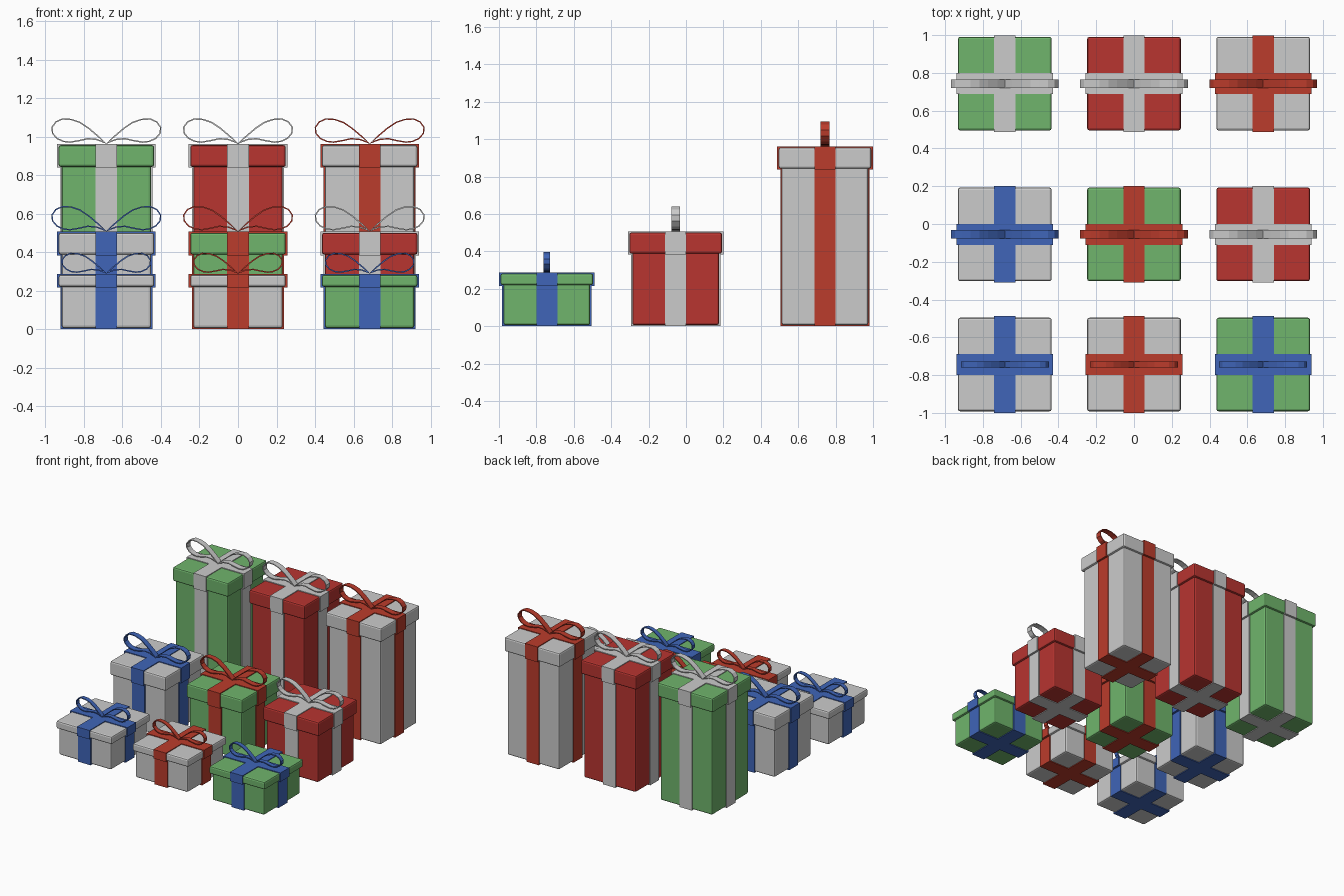
import bpy, bmesh
from mathutils import Matrix, Vector

if "Cube" in bpy.data.objects:
    bpy.data.objects.remove(bpy.data.objects["Cube"])


def make_material(name, rgb):
    m = bpy.data.materials.new(name)
    m.diffuse_color = (*rgb, 1)
    m.use_nodes = True
    m.node_tree.nodes["Principled BSDF"].inputs["Base Color"].default_value = m.diffuse_color
    return m


MATS = {"green": make_material("green", (0.16, 0.46, 0.15)),
        "red": make_material("red", (0.48, 0.035, 0.03)),
        "scarlet": make_material("scarlet", (0.50, 0.045, 0.025)),
        "blue": make_material("blue", (0.05, 0.13, 0.48)),
        "grey": None}


def add_object(name, bm, colour):
    me = bpy.data.meshes.new(name)
    bm.normal_update()
    bm.to_mesh(me)
    bm.free()
    ob = bpy.data.objects.new(name, me)
    bpy.context.collection.objects.link(ob)
    if MATS[colour]:
        me.materials.append(MATS[colour])
    return ob


def block(bm, x, y, hx, hy, z0, z1):
    mat = Matrix.Translation((x, y, (z0 + z1) / 2)) @ Matrix.Diagonal((2 * hx, 2 * hy, z1 - z0, 1))
    bmesh.ops.create_cube(bm, size=1, matrix=mat)


def box(name, x, y, half, z0, z1, colour):
    bm = bmesh.new()
    block(bm, x, y, half, half, z0, z1)
    bev = add_object(name, bm, colour).modifiers.new("soft_edges", "BEVEL")
    bev.width, bev.segments = 0.012, 2


def ribbon_cross(name, x, y, half, z0, z1, colour):
    bm = bmesh.new()
    block(bm, x, y, half, RIBBON, z0, z1)
    block(bm, x, y, RIBBON, half, z0, z1)
    add_object(name, bm, colour)


# One teardrop bow loop: x as fraction of half span, z as fraction of bow height
LOOP = [(0, 0), (.14, .28), (.32, .62), (.48, .86), (.64, .98), (.80, 1), (.92, .88),
        (.99, .66), (.98, .42), (.90, .21), (.78, .09), (.66, .06), (.50, .12),
        (.34, .20), (.18, .17), (.07, .08)]


def bow(name, x, y, z, span, height, width, colour):
    bm = bmesh.new()
    for side in (-1, 1):
        rows = [[bm.verts.new((x + side * px * span, y + s * width / 2, z + pz * height))
                 for s in (-1, 1)] for px, pz in LOOP]
        for a, b in zip(rows, rows[1:] + rows[:1]):
            quad = [a[0], b[0], b[1], a[1]]
            bm.faces.new(quad if side > 0 else quad[::-1])
    sol = add_object(name, bm, colour).modifiers.new("thickness", "SOLIDIFY")
    sol.thickness, sol.offset = 0.007, 0


RIBBON = 0.056
COLUMNS = (-0.684, 0.0, 0.684)
# y, lid bottom, lid top, bow top, bow half span, bow width, (box, ribbon) colours
ROWS = [
    ("tall", 0.743, 0.843, 0.956, 1.092, 0.285, 0.046,
     [("green", "grey"), ("red", "grey"), ("grey", "scarlet")]),
    ("medium", -0.055, 0.388, 0.501, 0.637, 0.285, 0.044,
     [("grey", "blue"), ("green", "scarlet"), ("red", "grey")]),
    ("small", -0.744, 0.220, 0.282, 0.394, 0.232, 0.034,
     [("grey", "blue"), ("grey", "scarlet"), ("green", "blue")]),
]

for size, y, z_lid, z_top, z_bow, span, width, colours in ROWS:
    for i, (x, (paint, trim)) in enumerate(zip(COLUMNS, colours)):
        tag = f"{size}_{i + 1}"
        box(f"box_body_{tag}", x, y, 0.232, 0.006, z_lid + 0.02, paint)
        box(f"box_lid_{tag}", x, y, 0.248, z_lid, z_top, paint)
        ribbon_cross(f"body_ribbon_{tag}", x, y, 0.239, 0.0, z_lid + 0.01, trim)
        ribbon_cross(f"lid_ribbon_{tag}", x, y, 0.256, z_lid - 0.004, z_top + 0.006, trim)
        bow(f"bow_{tag}", x, y, z_top + 0.008, span, z_bow - z_top - 0.008, width, trim)
